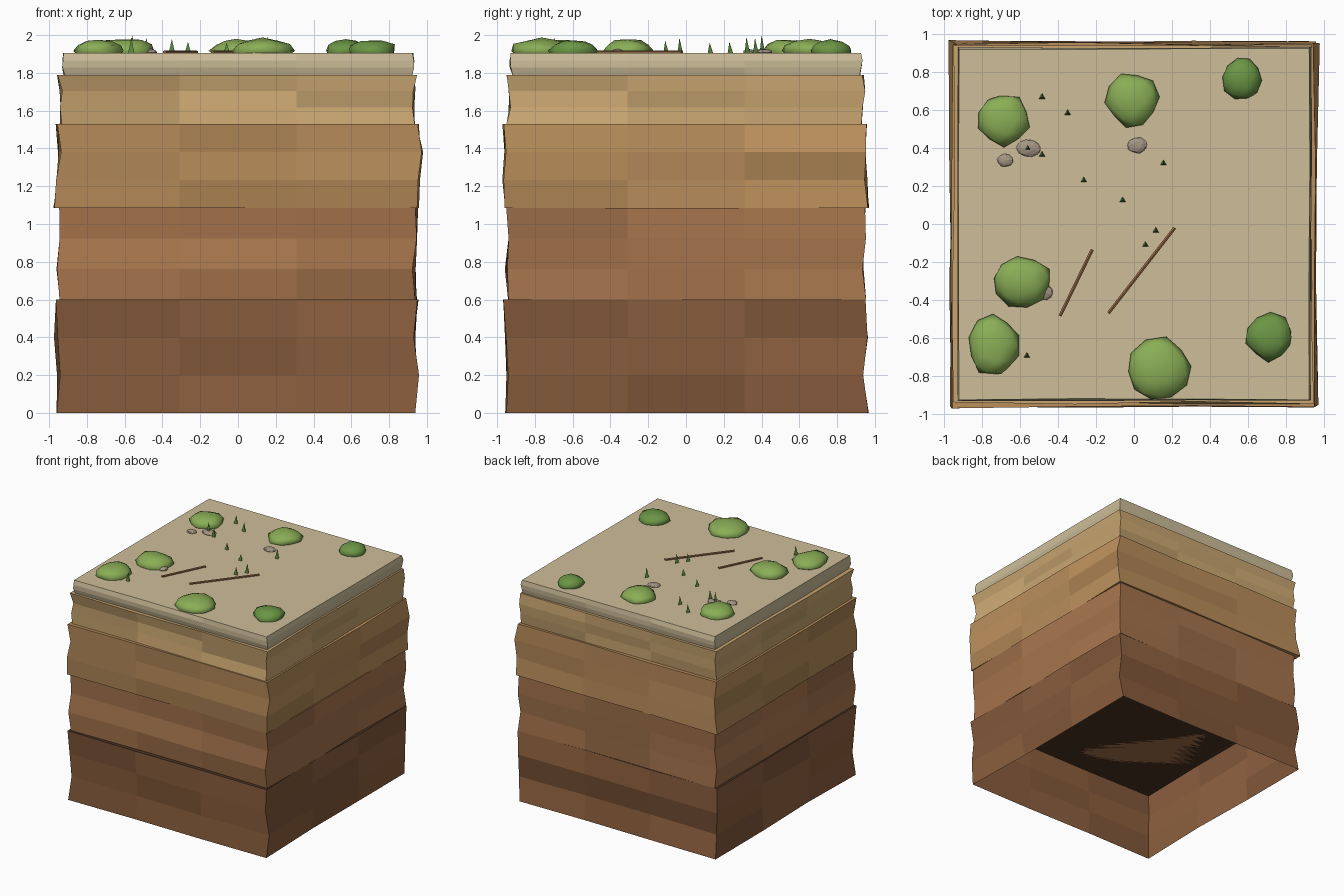
import bpy, bmesh, math, random
from mathutils import Vector, Matrix

if "Cube" in bpy.data.objects:
    bpy.data.objects.remove(bpy.data.objects["Cube"])

random.seed(4)
GROUND = 1.905


def material(name, hexcol, k=1.0):
    rgb = [int(hexcol[i:i + 2], 16) / 255 for i in (0, 2, 4)]
    m = bpy.data.materials.new(name)
    m.diffuse_color = [min(1, k * (c / 12.92 if c < 0.04 else ((c + 0.055) / 1.055) ** 2.4)) for c in rgb] + [1]
    m.use_nodes = True
    m.node_tree.nodes["Principled BSDF"].inputs["Base Color"].default_value = m.diffuse_color
    return m


def finish(name, bm, mats, smooth=False):
    me = bpy.data.meshes.new(name)
    bmesh.ops.recalc_face_normals(bm, faces=bm.faces)
    for f in bm.faces:
        f.smooth = smooth
    bm.to_mesh(me)
    bm.free()
    for m in mats:
        me.materials.append(m)
    ob = bpy.data.objects.new(name, me)
    bpy.context.collection.objects.link(ob)
    return ob


# earth layer: a ring of three panels per side and three rows, with uneven walls
def layer(name, mats, z0, z1, sides, jit, bottom=True):
    bm = bmesh.new()
    rings = []
    third = [-1, -1 / 3, 1 / 3, 1]
    for r in range(4):
        l, rt, f, b = (s[r] for s in sides)
        pts = []
        for t in range(3):
            pts.append((third[t], -1))
        for t in range(3):
            pts.append((1, third[t]))
        for t in range(3):
            pts.append((-third[t], 1))
        for t in range(3):
            pts.append((-1, -third[t]))
        ring = []
        for x, y in pts:
            px = {1: rt, -1: -l}.get(x, x * 0.93)
            py = {1: b, -1: -f}.get(y, y * 0.93)
            if abs(x) == 1:
                px -= x * random.uniform(0, jit)
            if abs(y) == 1:
                py -= y * random.uniform(0, jit)
            ring.append(bm.verts.new((px, py, z0 + (z1 - z0) * r / 3)))
        rings.append(ring)
    for a, b in zip(rings, rings[1:]):
        for i in range(12):
            j = (i + 1) % 12
            q = bm.faces.new((a[i], a[j], b[j], b[i]))
            q.material_index = random.choice((0, 0, 1, 2)) if jit > 0.01 else 0
    cap = bm.faces.new(rings[-1])
    cap.material_index = len(mats) - 1 if not bottom else 0
    if bottom:
        bm.faces.new(rings[0][::-1])
    return finish(name, bm, mats)


def shades(name, col):
    return [material(name + s, col, k) for s, k in (("", 1), ("_dark", 0.86), ("_light", 1.1))]


dark = material("dark_earth", "4a3322")
# each layer lists left, right, front and back wall distance per row
layer("deep_soil_layer", shades("deep_soil", "8c5f3e") + [dark], 0, 0.6,
      [(.965, .96, .975, .965), (.94, .965, .95, .96), (.96, .955, .965, .975), (.97, .94, .97, .955)], .022, False)
layer("red_soil_layer", shades("red_soil", "a5744c"), 0.6, 1.085,
      [(.955, .965, .945, .955), (.95, .945, .955, .96), (.95, .96, .945, .955), (.955, .945, .955, .955)], .022)
layer("clay_layer", shades("clay", "ba8e5b"), 1.085, 1.53,
      [(.985, .965, .955, .975), (.96, .965, .98, .965), (.96, .975, .965, .98), (.975, .965, .96, .965)], .022)
layer("sandstone_layer", shades("sandstone", "c8a570"), 1.53, 1.79,
      [(.95, .955, .945, .96), (.945, .935, .94, .95), (.955, .945, .94, .955), (.94, .945, .95, .945)], .02)
layer("sand_top", [material("sand", "cebe9a")], 1.79, GROUND, [(.925, .935, .935, .928)] * 4, .008)


# lumpy flattened ball used for bushes and stones
def lump(name, x, y, z, rx, ry, rz, mat, smooth, jit):
    bm = bmesh.new()
    bmesh.ops.create_icosphere(bm, subdivisions=2, radius=1)
    spin = Matrix.Rotation(random.uniform(0, 6.28), 3, 'Z')
    for v in bm.verts:
        v.co = spin @ (v.co * random.uniform(1 - jit, 1 + jit * 0.4))
        v.co = Vector((x + v.co.x * rx, y + v.co.y * ry, z + v.co.z * rz))
    return finish(name, bm, [mat], smooth)


leaf = [material("leaf", "8aae56"), material("leaf_deep", "6b9645")]
bushes = [(-.69, .55, .145, .14, 0), (-.01, .655, .14, .145, 0), (.57, .765, .11, .12, 1),
          (-.59, -.305, .16, .14, 0), (-.74, -.645, .135, .165, 0), (.13, -.765, .175, .168, 0),
          (.715, -.595, .13, .13, 1)]
for i, (x, y, rx, ry, c) in enumerate(bushes):
    lump(f"bush_{i + 1}", x, y, GROUND + .012, rx, ry, .045 + rx * .13, leaf[c], True, .12)

stone = material("stone", "a69684")
for i, (x, y, rx, ry) in enumerate([(-.555, .4, .065, .047), (-.68, .335, .043, .035),
                                    (.015, .415, .055, .043), (-.465, -.36, .037, .04)]):
    lump(f"stone_{i + 1}", x, y, GROUND + .004, rx, ry, .018, stone, False, .12)

# three-sided grass spikes
grass = material("grass", "5f8a40")
spots = [(-.485, .67), (-.35, .585), (-.56, .4), (-.485, .365), (-.265, .23),
         (.155, .32), (-.06, .125), (.115, -.035), (.06, -.11), (-.565, -.695)]
for i, (x, y) in enumerate(spots):
    h = (.07, .075, .095, .08, .06, .085, .055, .08, .065, .08)[i]
    bm = bmesh.new()
    bmesh.ops.create_cone(bm, cap_ends=True, segments=3, radius1=.019, radius2=0, depth=h,
                          matrix=Matrix.Translation((x, y, GROUND + h / 2)))
    finish(f"grass_spike_{i + 1}", bm, [grass])

# fallen twigs
wood = material("wood", "996c48")
for i, (a, b) in enumerate([((-.39, -.485), (-.22, -.135)), ((-.135, -.47), (.215, -.02))]):
    a, b = Vector((*a, GROUND + .004)), Vector((*b, GROUND + .004))
    rot = (b - a).to_track_quat('Z', 'Y').to_matrix().to_4x4()
    bm = bmesh.new()
    bmesh.ops.create_cone(bm, cap_ends=True, segments=6, radius1=.01, radius2=.01, depth=(b - a).length,
                          matrix=Matrix.Translation((a + b) / 2) @ rot)
    finish(f"twig_{i + 1}", bm, [wood])
